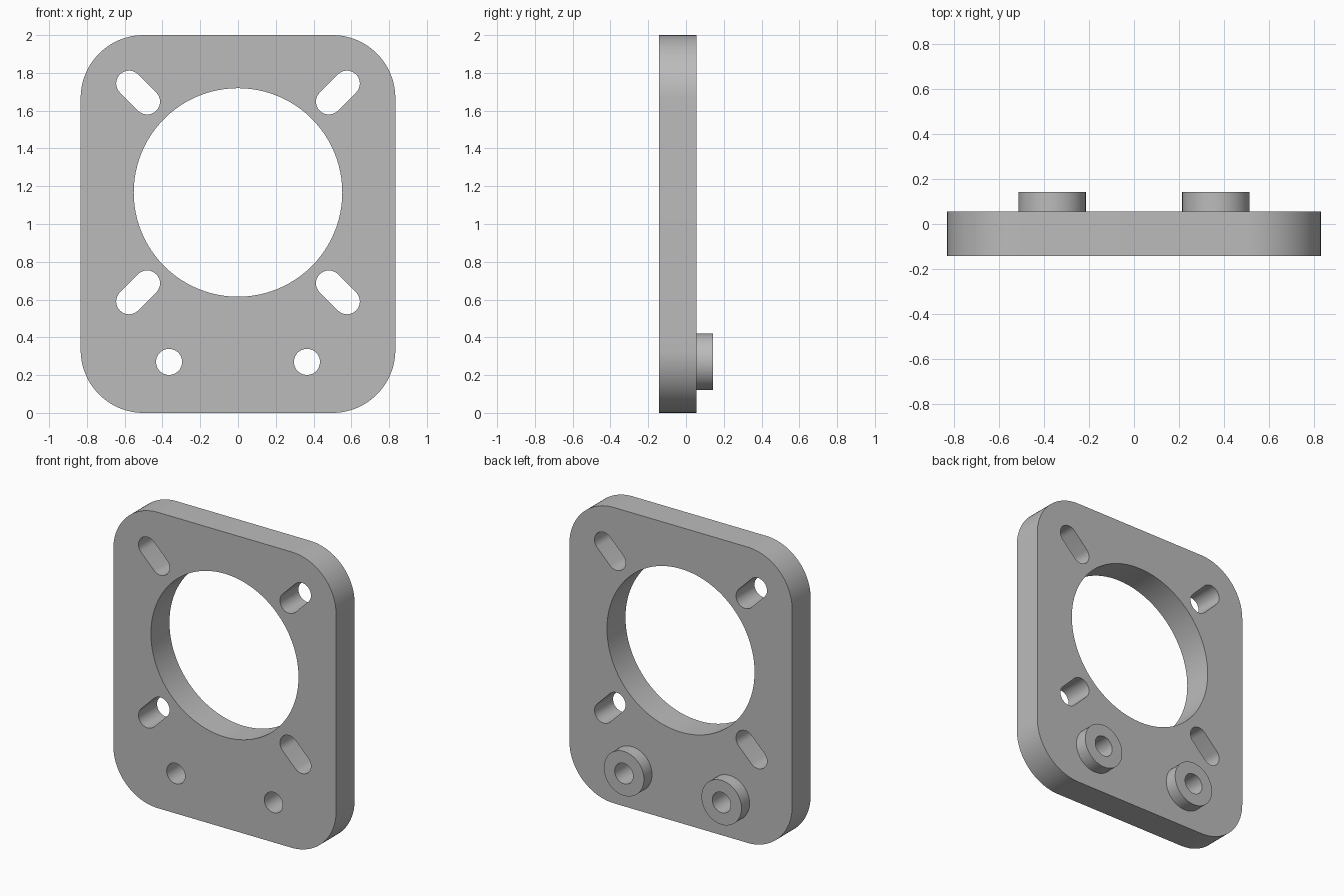
import bpy, bmesh
from math import pi, sin, cos, radians

cube = bpy.data.objects.get("Cube")
if cube:
    bpy.data.objects.remove(cube, do_unlink=True)

GREY = (0.5, 0.5, 0.5, 1)
metal = bpy.data.materials.new("plain_grey")
metal.use_nodes = True
metal.diffuse_color = GREY
metal.node_tree.nodes["Principled BSDF"].inputs["Base Color"].default_value = GREY

FRONT, BACK, BOSS_TOP = -0.142, 0.056, 0.142
CENTRE_Z = 1.167
HOLE_X, HOLE_Z, HOLE_R = 0.365, 0.27, 0.069


def arc(x, z, r, start, sweep, steps):
    """Points along an arc, angles in radians."""
    angles = [start + sweep * i / steps for i in range(steps + 1)]
    return [(x + r * cos(a), z + r * sin(a)) for a in angles]


def circle(x, z, r, steps):
    return arc(x, z, r, 0, 2 * pi, steps)[:-1]


def rounded_rectangle(half_w, height, r, steps):
    x, top = half_w - r, height - r
    corners = [(x, top), (-x, top), (-x, r), (x, r)]
    return [p for i, (cx, cz) in enumerate(corners)
            for p in arc(cx, cz, r, i * pi / 2, pi / 2, steps)]


def slot(angle, near, far, r):
    """Round-ended slot pointing away from the main bore."""
    ends = [(far, angle - pi / 2), (near, angle + pi / 2)]
    return [p for d, start in ends
            for p in arc(d * cos(angle), CENTRE_Z + d * sin(angle), r, start, pi, 16)]


def extruded_profile(name, loops, y0, y1):
    """Fill an outline with holes and extrude it along y."""
    bm = bmesh.new()
    edges = []
    for loop in loops:
        verts = [bm.verts.new((x, y0, z)) for x, z in loop]
        edges += [bm.edges.new((verts[i - 1], verts[i])) for i in range(len(verts))]
    bmesh.ops.triangle_fill(bm, edges=edges, use_beauty=True, use_dissolve=False)
    result = bmesh.ops.extrude_face_region(bm, geom=bm.faces[:], use_keep_orig=True)
    moved = [g for g in result["geom"] if isinstance(g, bmesh.types.BMVert)]
    bmesh.ops.translate(bm, verts=moved, vec=(0, y1 - y0, 0))
    bmesh.ops.recalc_face_normals(bm, faces=bm.faces[:])
    mesh = bpy.data.meshes.new(name)
    bm.to_mesh(mesh)
    bm.free()
    mesh.materials.append(metal)
    obj = bpy.data.objects.new(name, mesh)
    bpy.context.collection.objects.link(obj)
    bpy.ops.object.select_all(action="DESELECT")
    obj.select_set(True)
    bpy.context.view_layer.objects.active = obj
    bpy.ops.object.shade_smooth_by_angle(angle=radians(30))
    return obj


# Plate with main bore, four diagonal slots and two bolt holes
outline = rounded_rectangle(0.833, 2.0, 0.333, 24)
bore = circle(0, CENTRE_Z, 0.552, 96)
slots = [slot(pi / 4 + i * pi / 2, 0.68, 0.816, 0.068) for i in range(4)]
bolt_holes = [circle(s * HOLE_X, HOLE_Z, HOLE_R, 40) for s in (-1, 1)]
extruded_profile("mounting_plate", [outline, bore] + slots + bolt_holes, FRONT, BACK)

# Raised ring around each bolt hole on the back
for side, s in (("right", -1), ("left", 1)):
    ring = [circle(s * HOLE_X, HOLE_Z, r, 40) for r in (0.15, HOLE_R)]
    extruded_profile(side + "_boss", ring, BACK, BOSS_TOP)
